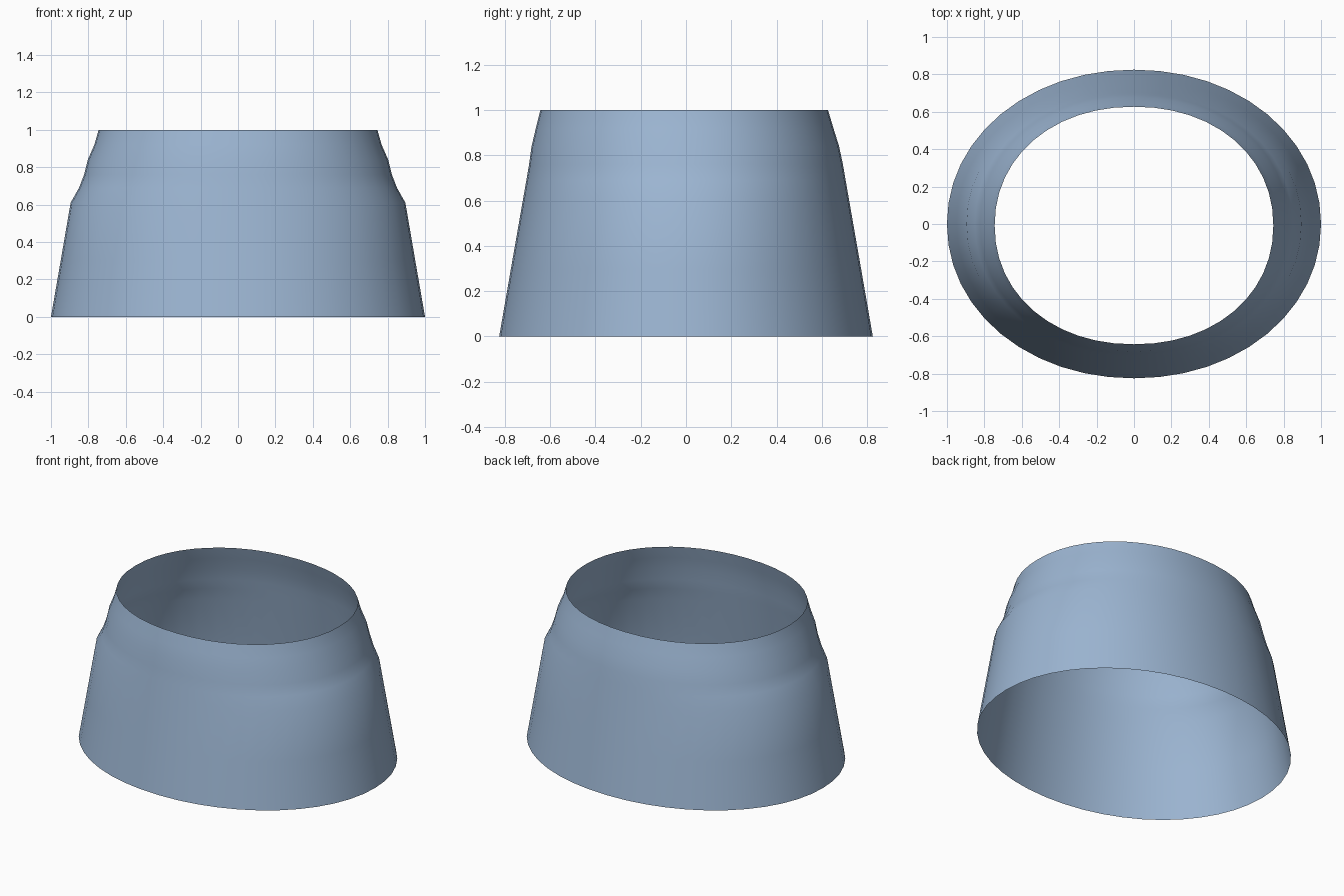
import bpy, bmesh, math

if "Cube" in bpy.data.objects:
    bpy.data.objects.remove(bpy.data.objects["Cube"])

SEGMENTS = 48

# Rings: height, half width in x, half depth in y, shift in y
RINGS = [
    (0.00, 1.000, 0.825, 0.0),
    (0.30, 0.948, 0.773, 0.0),
    (0.61, 0.895, 0.719, 0.0),
    (0.69, 0.850, 0.705, 0.0),
    (0.76, 0.823, 0.693, 0.0),
    (0.84, 0.803, 0.679, -0.003),
    (0.92, 0.768, 0.657, -0.006),
    (1.00, 0.745, 0.635, -0.008),
]


def rounded(v, power):
    """Superellipse form of a sine or cosine value."""
    return math.copysign(abs(v) ** power, v)


# Open tapered sleeve with stepped shoulders on its sides
bm = bmesh.new()
loops = []
for z, rx, ry, dy in RINGS:
    power = 0.98 - 0.03 * z
    loop = []
    for i in range(SEGMENTS):
        a = 2 * math.pi * i / SEGMENTS
        loop.append(bm.verts.new((rx * rounded(math.cos(a), power),
                                  ry * rounded(math.sin(a), power) + dy, z)))
    loops.append(loop)
for low, high in zip(loops, loops[1:]):
    for i in range(SEGMENTS):
        j = (i + 1) % SEGMENTS
        bm.faces.new((low[i], low[j], high[j], high[i])).smooth = True

mesh = bpy.data.meshes.new("sleeve")
bm.to_mesh(mesh)
bm.free()
sleeve = bpy.data.objects.new("sleeve", mesh)
bpy.context.collection.objects.link(sleeve)

# Soft blue colour
blue = bpy.data.materials.new("soft blue")
blue.diffuse_color = (0.33, 0.46, 0.64, 1)
blue.use_nodes = True
blue.node_tree.nodes["Principled BSDF"].inputs["Base Color"].default_value = blue.diffuse_color
mesh.materials.append(blue)
